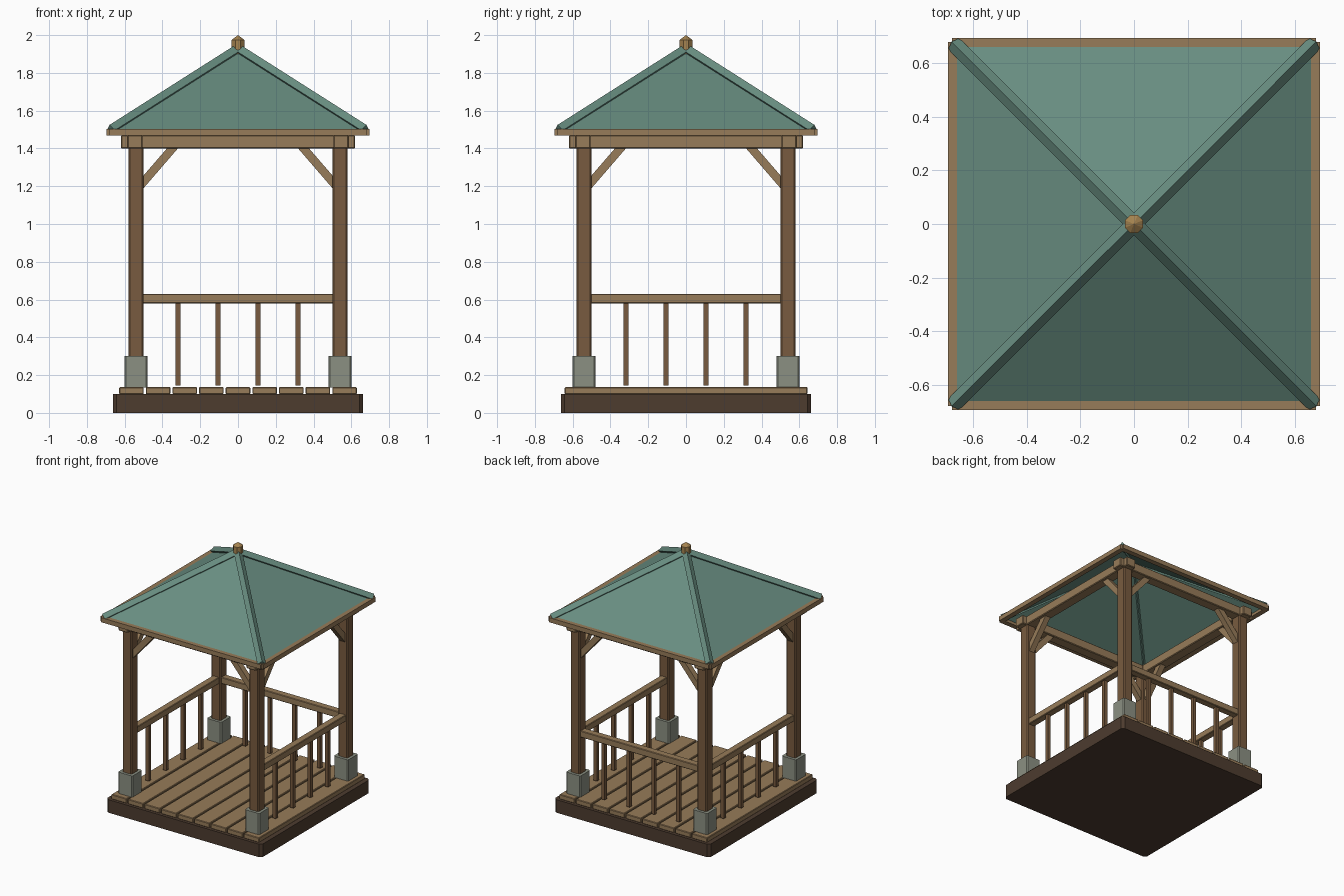
import bpy, bmesh, math
from mathutils import Vector

if "Cube" in bpy.data.objects:
    bpy.data.objects.remove(bpy.data.objects["Cube"])


def material(name, rgb):
    m = bpy.data.materials.new(name)
    m.diffuse_color = (*rgb, 1)
    m.use_nodes = True
    m.node_tree.nodes["Principled BSDF"].inputs["Base Color"].default_value = m.diffuse_color
    return m


DARK = material("dark_wood", (0.075, 0.045, 0.028))
POST = material("post_wood", (0.19, 0.105, 0.05))
WOOD = material("light_wood", (0.31, 0.20, 0.10))
STONE = material("stone", (0.26, 0.28, 0.225))
ROOF = material("roof_green", (0.14, 0.27, 0.22))
GOLD = material("finial_wood", (0.38, 0.23, 0.08))


def finish(name, bm, mat):
    mesh = bpy.data.meshes.new(name)
    bm.to_mesh(mesh)
    bm.free()
    mesh.materials.append(mat)
    ob = bpy.data.objects.new(name, mesh)
    bpy.context.collection.objects.link(ob)
    return ob


def box(name, center, size, mat, bevel=0.0, upright_only=False):
    bm = bmesh.new()
    bmesh.ops.create_cube(bm, size=1)
    bmesh.ops.scale(bm, vec=size, verts=bm.verts)
    if bevel:
        edges = [e for e in bm.edges if not upright_only
                 or abs(e.verts[0].co.z - e.verts[1].co.z) > 1e-4]
        bmesh.ops.bevel(bm, geom=edges, offset=bevel, segments=1,
                        profile=0.5, affect='EDGES')
    ob = finish(name, bm, mat)
    ob.location = center
    return ob


def cone(name, r1, r2, z0, z1, sides, mat, turn=0.0, caps=True):
    bm = bmesh.new()
    bmesh.ops.create_cone(bm, cap_ends=caps, segments=sides,
                          radius1=r1, radius2=r2, depth=z1 - z0)
    bmesh.ops.remove_doubles(bm, verts=bm.verts, dist=1e-5)
    ob = finish(name, bm, mat)
    ob.location.z = (z0 + z1) / 2
    ob.rotation_euler.z = turn
    return ob


def aim(ob, a, b):
    a, b = Vector(a), Vector(b)
    ob.location = (a + b) / 2
    ob.rotation_euler = (b - a).to_track_quat('Z', 'Y').to_euler()


P = 0.54  # post offset from the centre

# Base slab and deck planks
box("base", (0, 0, 0.05), (1.325, 1.325, 0.10), DARK, 0.02, True)
for i in range(9):
    box(f"deck_plank_{i}", ((i - 4) * 0.141, 0, 0.118), (0.13, 1.285, 0.037), WOOD, 0.004)

# Corner posts on stone footings, with braces to the beams
for sx in (-1, 1):
    for sy in (-1, 1):
        box("footing", (sx * P, sy * P, 0.2175), (0.122, 0.122, 0.165), STONE, 0.008, True)
        box("post", (sx * P, sy * P, 0.87), (0.08, 0.08, 1.20), POST, 0.008, True)
        length = math.hypot(0.19, 0.22)
        brace = box("brace_x", (0, 0, 0), (0.044, 0.044, length), WOOD)
        aim(brace, (sx * 0.52, sy * P, 1.20), (sx * 0.33, sy * P, 1.42))
        brace = box("brace_y", (0, 0, 0), (0.044, 0.044, length), WOOD)
        aim(brace, (sx * P, sy * 0.52, 1.20), (sx * P, sy * 0.33, 1.42))

# Crossing beams and roof-edge boards on each side
for s in (-1, 1):
    box("beam_x", (0, s * 0.545, 1.435), (1.24, 0.08, 0.07), WOOD, 0.005)
    box("beam_y", (s * 0.545, 0, 1.435), (0.08, 1.24, 0.07), WOOD, 0.005)
    box("fascia_x", (0, s * 0.675, 1.485), (1.36, 0.04, 0.035), WOOD)
    box("fascia_y", (s * 0.675, 0, 1.485), (0.04, 1.36, 0.035), WOOD)

# Railings on left, right and back; the front stays open
for name, side in (("left", (-1, 0)), ("right", (1, 0)), ("back", (0, 1))):
    x, y = side[0] * P, side[1] * P
    along = Vector((abs(side[1]), abs(side[0]), 0))
    size = (1.02, 0.055, 0.05) if side[1] else (0.055, 1.02, 0.05)
    box(f"{name}_rail", (x, y, 0.605), size, WOOD, 0.004)
    for i in range(4):
        pos = Vector((x, y, 0.365)) + along * (i - 1.5) * 0.212
        box(f"{name}_baluster_{i}", pos, (0.027, 0.027, 0.44), POST)

# Hollow pyramid roof with four-sided hip caps
roof = cone("roof", 0.68 * math.sqrt(2), 0, 1.49, 1.92, 4, ROOF, math.pi / 4, False)
shell = roof.modifiers.new("thickness", 'SOLIDIFY')
shell.thickness = 0.015
shell.offset = -1
for sx in (-1, 1):
    for sy in (-1, 1):
        a, b = Vector((sx * 0.672, sy * 0.672, 1.497)), Vector((0, 0, 1.924))
        hip = cone("hip_cap", 0.03, 0.03, 0, (b - a).length, 4, ROOF)
        aim(hip, a, b)

# Eight-sided finial with a pointed top
cone("finial", 0.036, 0.036, 1.90, 1.975, 8, GOLD, math.pi / 8)
cone("finial_tip", 0.036, 0.0, 1.975, 2.0, 8, GOLD, math.pi / 8)
